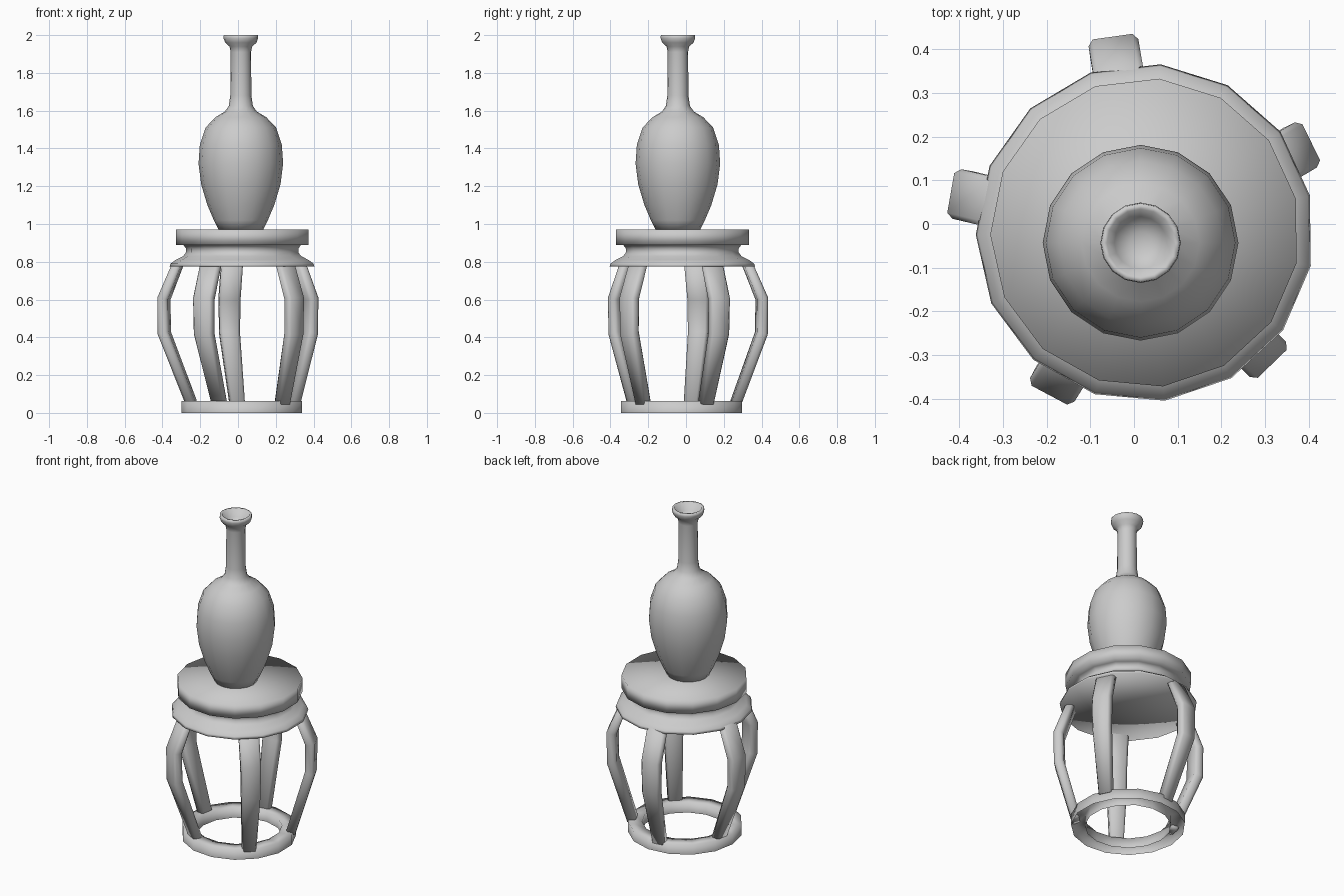
import bpy, bmesh, math
from mathutils import Vector

cube = bpy.data.objects.get("Cube")
if cube:
    bpy.data.objects.remove(cube, do_unlink=True)

grey = bpy.data.materials.new("plain grey")
grey.use_nodes = True
colour = (0.6, 0.6, 0.6, 1)
grey.diffuse_color = colour
grey.node_tree.nodes["Principled BSDF"].inputs["Base Color"].default_value = colour


def finish(name, bm):
    """Turn a bmesh into a fully smooth object."""
    bmesh.ops.recalc_face_normals(bm, faces=bm.faces)
    for f in bm.faces:
        f.smooth = True
    mesh = bpy.data.meshes.new(name)
    bm.to_mesh(mesh)
    bm.free()
    mesh.materials.append(grey)
    obj = bpy.data.objects.new(name, mesh)
    bpy.context.collection.objects.link(obj)
    return obj


def lathe(name, profile, centre, sides, phase):
    """Revolve (radius, z) points; a radius of 0 makes a pole."""
    bm = bmesh.new()
    rings = []
    for r, z in profile:
        if r == 0:
            rings.append([bm.verts.new((*centre, z))] * sides)
            continue
        angles = [math.radians(phase + 360 * i / sides) for i in range(sides)]
        rings.append([bm.verts.new((centre[0] + r * math.cos(a),
                                    centre[1] + r * math.sin(a), z)) for a in angles])
    for low, high in zip(rings, rings[1:]):
        for i in range(sides):
            j = (i + 1) % sides
            bm.faces.new(list(dict.fromkeys((low[i], low[j], high[j], high[i]))))
    return finish(name, bm)


# Table top: slab, recessed neck and flared apron
lathe("table_top",
      [(0, 0.775), (0.387, 0.775), (0.382, 0.79), (0.355, 0.81), (0.315, 0.83),
       (0.3, 0.85), (0.3, 0.87), (0.315, 0.89), (0.354, 0.89), (0.354, 0.972), (0, 0.972)],
      (0.025, -0.02), 15, 12.7)

# Foot ring, open underneath
lathe("foot_ring", [(0.322, 0), (0.322, 0.062), (0.243, 0.062), (0.243, 0)],
      (0.023, -0.025), 15, 12.7)

# Bottle vase with a dished mouth
lathe("vase",
      [(0, 0.97), (0.118, 0.97), (0.143, 1.02), (0.177, 1.1), (0.21, 1.21), (0.224, 1.32),
       (0.217, 1.42), (0.187, 1.51), (0.135, 1.565), (0.085, 1.595), (0.064, 1.625),
       (0.056, 1.68), (0.054, 1.91), (0.06, 1.94), (0.083, 1.96), (0.092, 1.985), (0.09, 2),
       (0.077, 2), (0.06, 1.955), (0.025, 1.935), (0, 1.935)],
      (0.015, -0.043), 16, 90)

# Leg stations: centre x, y, outer radius, inner radius, outer z, inner z, width
stations = [
    (0.035, -0.02, 0.312, 0.262, 0.045, 0.065, 0.08),
    (0.012, -0.005, 0.436, 0.38, 0.415, 0.43, 0.108),
    (0.012, -0.005, 0.438, 0.382, 0.61, 0.6, 0.115),
    (0.015, -0.01, 0.362, 0.312, 0.79, 0.79, 0.115),
]
# Chamfered cross-section as (across, outward) from -1 to 1
section = [(-1, -0.5), (-0.75, -1), (0.75, -1), (1, -0.5),
           (1, 0.5), (0.8, 1), (-0.8, 1), (-1, 0.5)]

for n in range(5):
    angle = math.radians(98 + 72 * n)
    out = Vector((math.cos(angle), math.sin(angle), 0))
    side = Vector((-out.y, out.x, 0))
    bm = bmesh.new()
    loops = []
    for cx, cy, r_out, r_in, z_out, z_in, width in stations:
        loop = []
        for across, depth in section:
            t = (depth + 1) / 2
            p = Vector((cx, cy, z_in + (z_out - z_in) * t))
            p += out * (r_in + (r_out - r_in) * t) + side * (across * width / 2)
            loop.append(bm.verts.new(p))
        loops.append(loop)
    count = len(section)
    for low, high in zip(loops, loops[1:]):
        for i in range(count):
            j = (i + 1) % count
            bm.faces.new((low[i], low[j], high[j], high[i]))
    bm.faces.new(loops[0])
    bm.faces.new(loops[-1])
    finish(f"leg_{n + 1}", bm)
